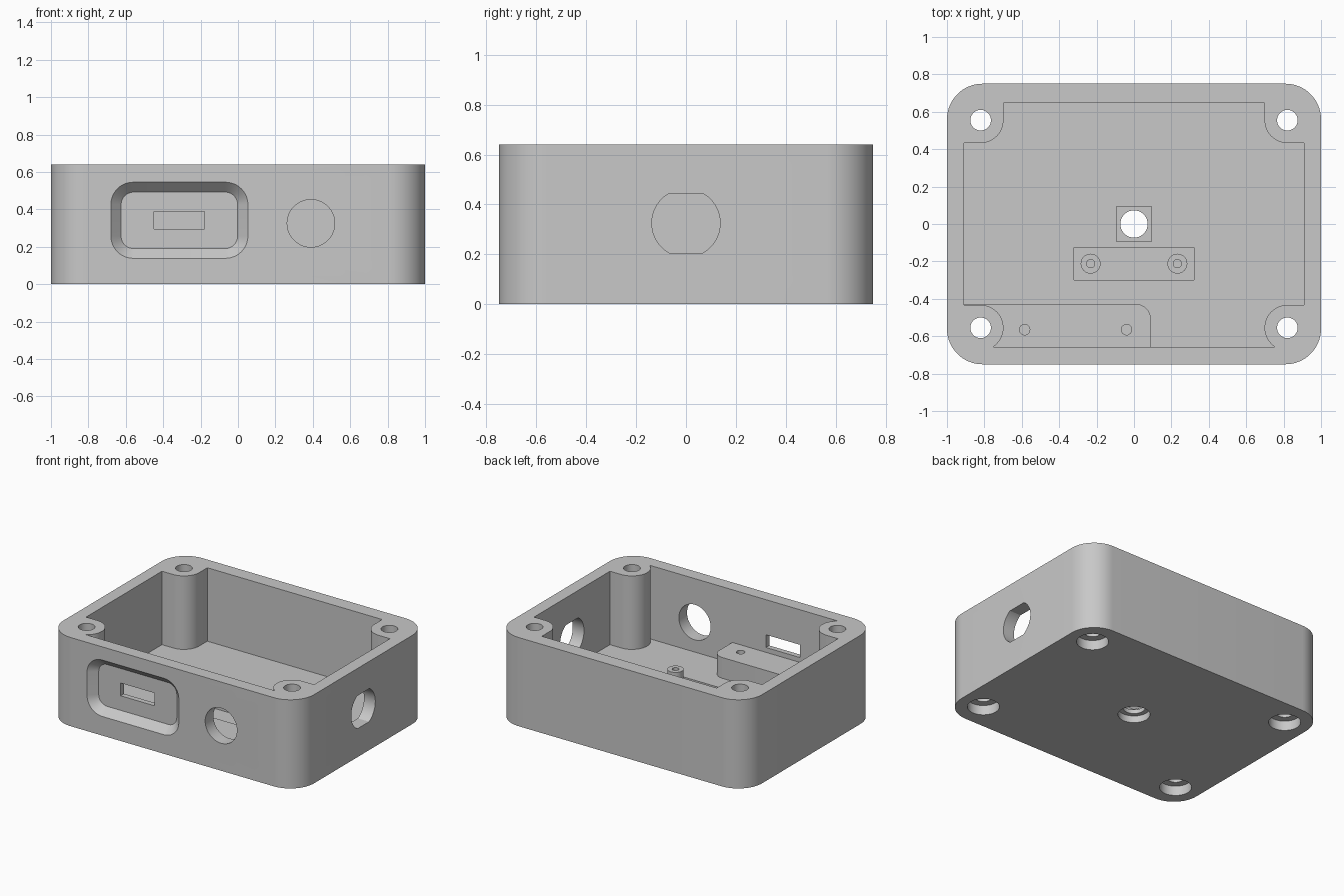
import bpy
import bmesh
import math

if "Cube" in bpy.data.objects:
    bpy.data.objects.remove(bpy.data.objects["Cube"], do_unlink=True)

grey = bpy.data.materials.new("plain grey")
grey.use_nodes = True
COLOUR = (0.58, 0.58, 0.58, 1)
grey.diffuse_color = COLOUR
grey.node_tree.nodes["Principled BSDF"].inputs["Base Color"].default_value = COLOUR

HEIGHT, FLOOR = 0.64, 0.11
POST_X, POST_Y, POST_R = 0.82, 0.555, 0.122


def circle(u, v, r, n=48):
    return [(u + r * math.cos(2 * math.pi * i / n), v + r * math.sin(2 * math.pi * i / n))
            for i in range(n)]


def rect(u0, u1, v0, v1, r=0.0, n=12):
    """Rectangle outline, with rounded corners if r is given."""
    if not r:
        return [(u0, v0), (u1, v0), (u1, v1), (u0, v1)]
    centres = [(u1 - r, v1 - r), (u0 + r, v1 - r), (u0 + r, v0 + r), (u1 - r, v0 + r)]
    points = []
    for k, (cu, cv) in enumerate(centres):
        for i in range(n + 1):
            a = math.pi / 2 * (k + i / n)
            points.append((cu + r * math.cos(a), cv + r * math.sin(a)))
    return points


def loft(name, sections, axis="z"):
    """Solid through (outline, level) sections stacked along an axis."""
    place = {"z": lambda u, v, w: (u, v, w),
             "y": lambda u, v, w: (u, w, v),
             "x": lambda u, v, w: (w, u, v)}[axis]
    bm = bmesh.new()
    rings = [[bm.verts.new(place(u, v, w)) for u, v in loop] for loop, w in sections]
    bm.faces.new(rings[0])
    bm.faces.new(rings[-1])
    for a, b in zip(rings, rings[1:]):
        for i in range(len(a)):
            j = (i + 1) % len(a)
            bm.faces.new((a[i], a[j], b[j], b[i]))
    bmesh.ops.recalc_face_normals(bm, faces=bm.faces)
    mesh = bpy.data.meshes.new(name)
    bm.to_mesh(mesh)
    bm.free()
    mesh.materials.append(grey)
    obj = bpy.data.objects.new(name, mesh)
    bpy.context.collection.objects.link(obj)
    return obj


def prism(name, outline, low, high, axis="z"):
    return loft(name, [(outline, low), (outline, high)], axis)


def combine(target, tool, operation="DIFFERENCE"):
    """Apply a boolean and discard the tool."""
    mod = target.modifiers.new("combine", "BOOLEAN")
    mod.operation = operation
    mod.solver = "EXACT"
    mod.object = tool
    bpy.context.view_layer.objects.active = target
    bpy.ops.object.modifier_apply(modifier=mod.name)
    bpy.data.objects.remove(tool, do_unlink=True)


# Inner space, with shallow floor recesses
cavity = prism("cavity", rect(-0.91, 0.91, -0.657, 0.647), FLOOR, 0.8)
combine(cavity, prism("board_recess", rect(-0.32, 0.32, -0.3, -0.125), 0.08, 0.3), "UNION")
combine(cavity, prism("nut_recess", rect(-0.093, 0.093, -0.093, 0.093), 0.08, 0.3), "UNION")

# Material left standing inside: corner posts, shelf and standoffs
for s in (-1, 1):
    x0, x1 = sorted((s * (POST_X - POST_R), s * 1.2))
    combine(cavity, prism("back_post", rect(x0, x1, POST_Y - POST_R, 1, POST_R), -0.1, 0.9))
    combine(cavity, prism("front_post", circle(s * POST_X, -POST_Y, POST_R), -0.1, 0.9))
    x0, x1 = sorted((s * POST_X, s * 1.2))
    combine(cavity, prism("front_post_web", rect(x0, x1, -1, -POST_Y + POST_R), -0.1, 0.9))
    combine(cavity, prism("standoff", circle(s * 0.232, -0.212, 0.053), -0.1, 0.2))
combine(cavity, prism("shelf", rect(-1.2, 0.09, -1, -0.428, 0.08), -0.1, 0.26))

# Outer shell
case = prism("enclosure_base", rect(-1, 1, -0.75, 0.75, 0.19, 16), 0, HEIGHT)
combine(case, cavity)

# Counterbored screw holes through the corner posts
for x in (-POST_X, POST_X):
    for y in (-POST_Y, POST_Y):
        combine(case, prism("screw_hole", circle(x, y, 0.055), -0.1, 0.8))
        combine(case, prism("counterbore", circle(x, y, 0.105), -0.1, 0.07))

# Centre mounting hole
combine(case, prism("centre_hole", circle(0, 0, 0.073), -0.1, 0.3))
combine(case, prism("centre_counterbore", circle(0, 0, 0.105), -0.1, 0.05))

# Pilot holes in standoffs and shelf
for s in (-1, 1):
    combine(case, prism("standoff_hole", circle(s * 0.232, -0.212, 0.022, 24), 0.1, 0.4))
for x in (-0.585, -0.04):
    combine(case, prism("shelf_hole", circle(x, -0.565, 0.028, 24), 0.13, 0.5))

# Bevelled front pocket with a connector slot, and a round opening beside it
rim = rect(-0.68, 0.053, 0.138, 0.545, 0.12)
bed = rect(-0.625, -0.002, 0.19, 0.492, 0.067)
combine(case, loft("front_pocket", [(rim, -0.85), (rim, -0.75), (bed, -0.695)], "y"))
combine(case, prism("connector_slot", rect(-0.45, -0.178, 0.295, 0.387), -0.9, -0.5, "y"))
combine(case, prism("front_opening", circle(0.39, 0.325, 0.127, 64), -0.9, -0.5, "y"))

# Side opening with flat top and bottom
side = prism("side_opening", circle(0, 0.325, 0.137, 64), 0.8, 1.2, "x")
combine(side, prism("flats", rect(-0.3, 0.3, 0.205, 0.443), 0.7, 1.3, "x"), "INTERSECT")
combine(case, side)

# Smooth the round walls, keep edges crisp
bpy.ops.object.select_all(action="DESELECT")
case.select_set(True)
bpy.context.view_layer.objects.active = case
bpy.ops.object.shade_smooth_by_angle(angle=math.radians(30))
